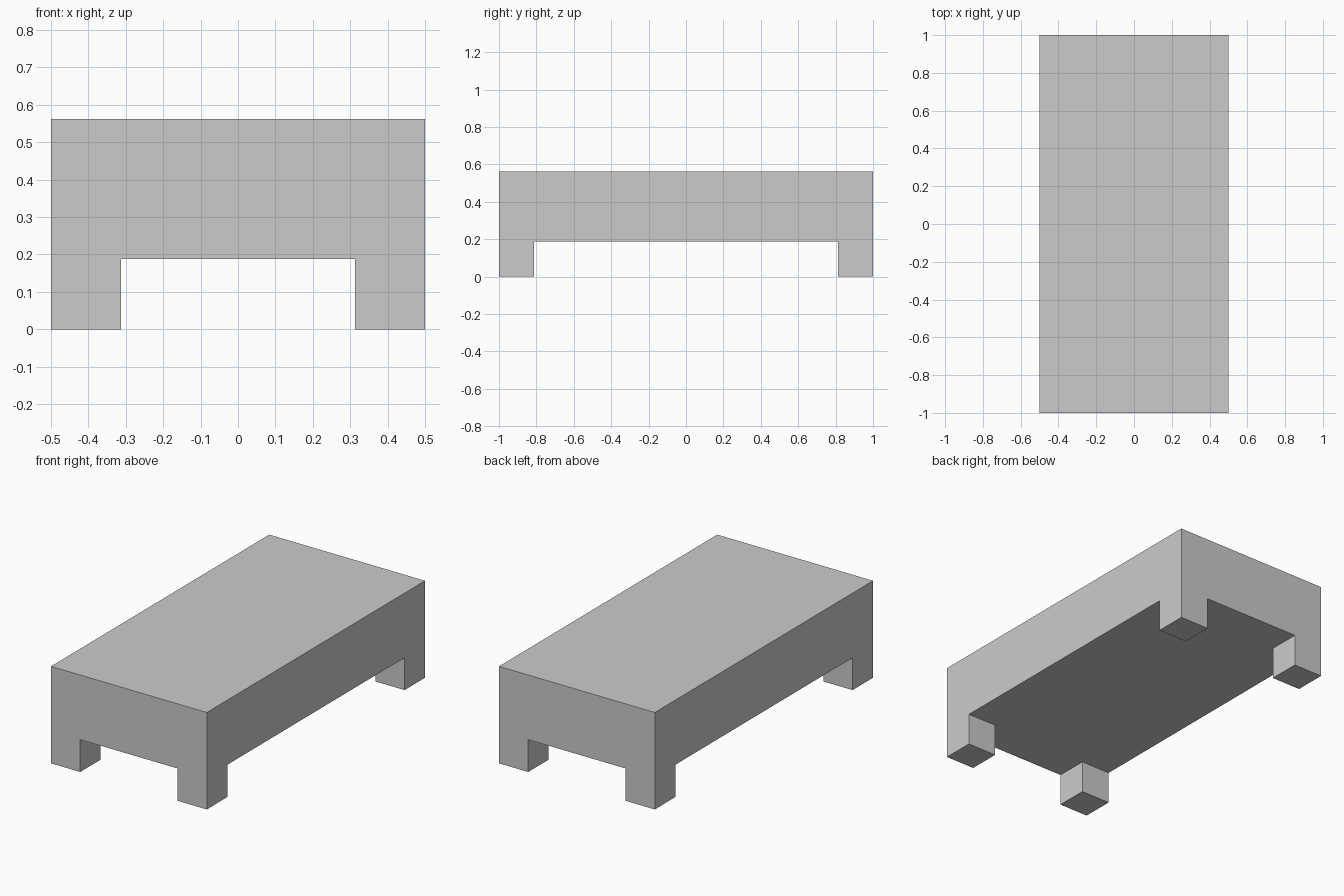
import bpy

if "Cube" in bpy.data.objects:
    bpy.data.objects.remove(bpy.data.objects["Cube"])

WIDTH, LENGTH = 1.0, 2.0
LEG = 0.1875          # leg cube size, also the clearance under the body
TOP = 0.5625


def box(name, size, centre):
    bpy.ops.mesh.primitive_cube_add(size=1, location=centre)
    obj = bpy.context.object
    obj.name = name
    obj.scale = size
    bpy.ops.object.transform_apply(location=False, rotation=False, scale=True)
    return obj


# Thick slab body
box("bed_body", (WIDTH, LENGTH, TOP - LEG), (0, 0, (TOP + LEG) / 2))

# Four cube legs, flush with the corners
for y_name, sy in (("front", -1), ("back", 1)):
    for x_name, sx in (("left", -1), ("right", 1)):
        box(f"{y_name}_{x_name}_leg", (LEG, LEG, LEG),
            (sx * (WIDTH - LEG) / 2, sy * (LENGTH - LEG) / 2, LEG / 2))
